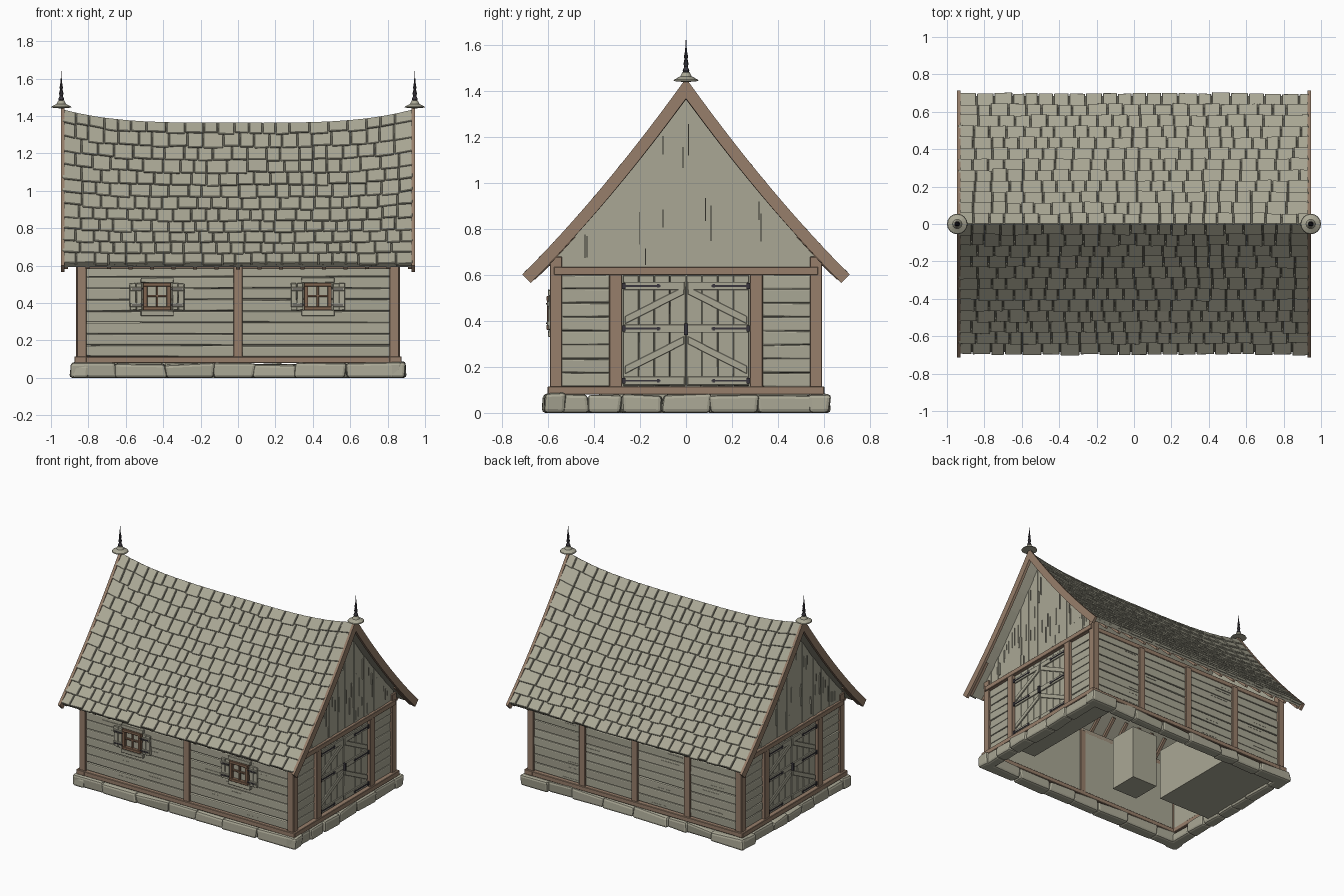
import bpy, bmesh, math, random
from mathutils import Vector

random.seed(4)
R = random.uniform
if "Cube" in bpy.data.objects:
    bpy.data.objects.remove(bpy.data.objects["Cube"])


def material(name, rgb):
    m = bpy.data.materials.new(name)
    m.use_nodes = True
    m.diffuse_color = (*rgb, 1)
    m.node_tree.nodes["Principled BSDF"].inputs["Base Color"].default_value = (*rgb, 1)
    return m


TILE = material("weathered grey", (0.40, 0.388, 0.30))
WOOD = material("brown timber", (0.31, 0.21, 0.145))
FRAME = material("window brown", (0.22, 0.13, 0.08))
IRON = material("dark iron", (0.04, 0.036, 0.045))


def finish(name, bm, mat, bevel=0.0, segments=1):
    bmesh.ops.recalc_face_normals(bm, faces=bm.faces)
    mesh = bpy.data.meshes.new(name)
    bm.to_mesh(mesh)
    bm.free()
    mesh.materials.append(mat)
    ob = bpy.data.objects.new(name, mesh)
    bpy.context.collection.objects.link(ob)
    if bevel:
        mod = ob.modifiers.new("bevel", 'BEVEL')
        mod.width, mod.segments = bevel, segments


def hexa(bm, pts):
    """Solid from eight corners ordered x, then y, then z fastest."""
    v = [bm.verts.new(p) for p in pts]
    for f in ("0132", "4675", "0451", "2376", "0264", "1573"):
        bm.faces.new([v[int(i)] for i in f])


def box(bm, xs, ys, zs, jit=0.0):
    hexa(bm, [(x + R(-jit, jit), y + R(-jit, jit), z + R(-jit, jit))
              for x in xs for y in ys for z in zs])


def cuts(a, b, lo, hi):
    """Random split of a span into (start, end) pieces."""
    edges = [a]
    while b - edges[-1] > hi * 1.3:
        edges.append(edges[-1] + R(lo, hi))
    edges.append(b)
    return list(zip(edges, edges[1:]))


# Roof surface: flared slope with a sagging ridge
EAVE, HALF = 0.70, 0.945


def profile(y):
    return 1.455 - 1.395 * y + 0.275 * y * y


def roof(x, y, side, off=0.0):
    slope = 1.395 - 0.55 * y
    n = Vector((0, slope, 1)).normalized() * off
    sag = 0.913 + 0.087 * min(1, abs(x / HALF)) ** 3.6
    z = 0.61 + (profile(y) - 0.61) * sag
    if y + n.y < 0:  # mitre at the ridge
        return Vector((x, 0, z + off * math.hypot(1, slope)))
    return Vector((x, side * (y + n.y), z + n.z))


def roof_strip(bm, x0, x1, y0, y1, side, top, bottom, nx, ny):
    """Curved slab that follows the roof surface."""
    ring = [[[bm.verts.new(roof(x0 + (x1 - x0) * i / nx, y0 + (y1 - y0) * j / ny, side, o))
              for o in (top, bottom)] for j in range(ny + 1)] for i in range(nx + 1)]
    for i in range(nx):
        for j in range(ny):
            for k in (0, 1):
                bm.faces.new([ring[i][j][k], ring[i + 1][j][k],
                              ring[i + 1][j + 1][k], ring[i][j + 1][k]])
    for i in range(nx):
        for j in (0, ny):
            a, b = ring[i][j], ring[i + 1][j]
            bm.faces.new([a[0], b[0], b[1], a[1]])
    for j in range(ny):
        for i in (0, nx):
            a, b = ring[i][j], ring[i][j + 1]
            bm.faces.new([a[0], b[0], b[1], a[1]])


sheet, tiles, barge, rafters = (bmesh.new() for _ in range(4))
ROWS = 12
for s in (-1, 1):
    roof_strip(sheet, -0.928, 0.928, 0, EAVE - 0.004, s, -0.016, -0.034, 24, 8)
    for e in (-1, 1):
        roof_strip(barge, e * 0.928, e * 0.947, 0, EAVE + 0.012, s, 0.001, -0.05, 1, 12)
    for r in range(ROWS):
        ya, yb = EAVE * r / ROWS, EAVE * (r + 1) / ROWS
        for x0, x1 in cuts(-HALF + 0.004, HALF - 0.008, 0.065, 0.11):
            low, lift = yb + R(-0.005, 0.004), R(0, 0.004)
            corners = []
            for x in (x0 + 0.0025, x1 - 0.0025):
                skew = R(-0.002, 0.002)
                for y, t, b in ((max(0, ya - 0.012), -0.009, -0.02),
                                (low + skew, lift, -0.019)):
                    corners += [roof(x, y, s, b), roof(x, y, s, t)]
            hexa(tiles, corners)
    for i in range(17):
        x = -0.92 + 0.115 * i
        roof_strip(rafters, x - 0.01, x + 0.01, 0.52, 0.695, s, -0.03, -0.053, 1, 3)
finish("roof_underlay", sheet, TILE)
finish("roof_shingles", tiles, TILE, 0.003)
finish("barge_boards", barge, WOOD)
finish("rafter_tails", rafters, WOOD)

# Foundation stones around the open base
stones = bmesh.new()
for s in (-1, 1):
    for a, b in cuts(-0.89, 0.89, 0.14, 0.27):
        box(stones, (a - 0.003, b + 0.003), (s * 0.53, s * R(0.605, 0.625)),
            (0, R(0.072, 0.082)), 0.01)
    for a, b in cuts(-0.615, 0.615, 0.14, 0.24):
        box(stones, (s * 0.80, s * R(0.88, 0.9)), (a - 0.003, b + 0.003),
            (0, R(0.072, 0.082)), 0.01)
for v in stones.verts:
    v.co.z = 0 if v.co.z < 0.04 else v.co.z
finish("foundation_stones", stones, TILE, 0.016, 2)

# Timber frame: sills, posts, plates and gable beams
frame, core = bmesh.new(), bmesh.new()
for s in (-1, 1):
    box(frame, (-0.87, 0.87), (s * 0.54, s * 0.60), (0.08, 0.113))
    box(frame, (s * 0.81, s * 0.875), (-0.602, 0.602), (0.08, 0.115))
    box(frame, (-0.85, 0.85), (s * 0.55, s * 0.585), (0.585, 0.62))
    box(frame, (s * 0.82, s * 0.868), (-0.575, 0.575), (0.60, 0.636))
    for e in (-1, 1):
        box(frame, (s * 0.81, s * 0.86), (e * 0.54, e * 0.592), (0.1, 0.68))
        box(frame, (s * 0.82, s * 0.866), (e * 0.278, e * 0.335), (0.11, 0.605))
    box(core, (-0.83, 0.83), (s * 0.55, s * 0.562), (0.09, 0.62))
    box(core, (s * 0.815, s * 0.825), (-0.56, 0.56), (0.09, 0.62))
    for x in ((0,) if s < 0 else (-0.42, 0, 0.42)):
        box(frame, (x - 0.024, x + 0.024), (s * 0.545, s * 0.592), (0.1, 0.6))
finish("timber_frame", frame, WOOD, 0.003)
finish("wall_core", core, TILE)

# Horizontal wall boards
boards, cracks = bmesh.new(), bmesh.new()
N = 8
for i in range(N):
    z0, z1 = 0.113 + 0.061 * i + 0.001, 0.113 + 0.061 * (i + 1) - 0.001
    for s in (-1, 1):
        for a, b in ((-0.82, 0), (0, 0.82)):
            box(boards, (a, b), (s * 0.555, s * 0.579), (z0, z1), 0.003)
            x, w = R(a + 0.1, b - 0.25), R(0.06, 0.15)
            zc = R(z0 + 0.015, z1 - 0.015)
            box(cracks, (x, x + w), (s * 0.572, s * 0.581), (zc, zc + 0.003))
        for a, b in ((-0.55, -0.3), (0.3, 0.55)):
            box(boards, (s * 0.82, s * 0.845), (a, b), (z0, z1), 0.003)
finish("wall_boards", boards, TILE, 0.007, 2)

# Vertical gable boards cut to the roof line
gable = bmesh.new()
for s in (-1, 1):
    for a, b in cuts(-0.57, 0.57, 0.035, 0.06):
        xs = (s * 0.83, s * R(0.845, 0.851))
        mids = [a, b] if a * b >= 0 else [a, 0, b]
        for p, q in zip(mids, mids[1:]):
            hexa(gable, [(x, y, z) for x in xs for y in (p, q)
                         for z in (0.62, profile(abs(y)) - 0.045)])
        for k in range(2):
            y = R(a + 0.006, b - 0.006)
            top = profile(abs(y)) - 0.11
            if top > 0.72:
                z = R(0.64, top - 0.03)
                box(cracks, (s * 0.84, s * 0.853), (y, y + 0.004),
                    (z, min(z + R(0.05, 0.16), top)))
finish("gable_boards", gable, TILE)
finish("wood_cracks", cracks, TILE)

# Double doors with braces, strap hinges and latch on both gables
leaves, iron = bmesh.new(), bmesh.new()
for s in (-1, 1):
    for e in (-1, 1):
        for i in range(4):
            y = 0.002 + 0.0685 * i
            box(leaves, (s * 0.822, s * 0.845), (e * y, e * (y + 0.067)), (0.118, 0.598), 0.001)
        for z in (0.553, 0.367, 0.14):
            box(leaves, (s * 0.84, s * 0.853), (e * 0.006, e * 0.27), (z - 0.018, z + 0.018))
            box(iron, (s * 0.85, s * 0.857), (e * 0.11, e * 0.275), (z - 0.004, z + 0.004))
            box(iron, (s * 0.85, s * 0.86), (e * 0.264, e * 0.278), (z - 0.013, z + 0.013))
            box(iron, (s * 0.85, s * 0.858), (e * 0.115, e * 0.127), (z - 0.008, z + 0.008))
        for z in (0.188, 0.405):
            hexa(leaves, [(x, e * y, z + dz + h) for x in (s * 0.84, s * 0.853)
                          for y, dz in ((0.265, -0.018), (0.008, 0.112)) for h in (0, 0.034)])
    box(iron, (s * 0.845, s * 0.866), (-0.008, 0.008), (0.34, 0.39))
finish("door_leaves", leaves, TILE, 0.002)

# Front windows with open shutters
casing, panes, shutters = bmesh.new(), bmesh.new(), bmesh.new()
for c in (-0.433, 0.427):
    box(panes, (c - 0.065, c + 0.065), (-0.58, -0.585), (0.37, 0.5))
    for e in (-1, 1):
        box(casing, (c + e * 0.052, c + e * 0.074), (-0.56, -0.605), (0.365, 0.505))
        x0 = c + e * 0.08
        for k in range(2):
            a = x0 + e * 0.034 * k
            box(shutters, (a, a + e * 0.032), (-0.583, -0.597), (0.362, 0.505), 0.003)
        for z in (0.39, 0.475):
            box(shutters, (x0, x0 + e * 0.064), (-0.595, -0.605), (z - 0.011, z + 0.011))
            box(iron, (x0 - e * 0.01, x0 + e * 0.055), (-0.604, -0.609), (z - 0.003, z + 0.003))
    for z in (0.362, 0.488):
        box(casing, (c - 0.074, c + 0.074), (-0.56, -0.608), (z, z + 0.02))
    box(casing, (c - 0.006, c + 0.006), (-0.58, -0.596), (0.37, 0.5))
    box(casing, (c - 0.06, c + 0.06), (-0.58, -0.596), (0.432, 0.444))
    box(shutters, (c - 0.088, c + 0.088), (-0.56, -0.6), (0.508, 0.535), 0.002)
    box(shutters, (c - 0.088, c + 0.088), (-0.56, -0.6), (0.332, 0.36), 0.002)
finish("window_casings", casing, FRAME, 0.002)
finish("window_panes", panes, TILE)
finish("window_shutters", shutters, TILE, 0.002)
finish("door_and_shutter_iron", iron, IRON)


# Ridge finials: saucer cap and turned spike
def lathe(name, x, pts, mat, n):
    bm = bmesh.new()
    vs = [bm.verts.new((r, 0, z)) for r, z in pts]
    es = [bm.edges.new(p) for p in zip(vs, vs[1:])]
    bmesh.ops.spin(bm, geom=vs + es, cent=(0, 0, 0), axis=(0, 0, 1), angle=math.tau, steps=n)
    bmesh.ops.remove_doubles(bm, verts=bm.verts, dist=0.0002)
    bmesh.ops.translate(bm, verts=bm.verts, vec=(x, 0, 0))
    finish(name, bm, mat)


for side, x in (("right", -0.945), ("left", 0.945)):
    lathe(side + "_finial_cap", x, [(0, 1.44), (0.055, 1.445), (0.052, 1.451),
                                    (0.025, 1.465), (0.016, 1.483), (0, 1.486)], TILE, 16)
    lathe(side + "_finial_spike", x, [(0.012, 1.478), (0.015, 1.492), (0.008, 1.508), (0.012, 1.52),
                                      (0.007, 1.54), (0.009, 1.552), (0.004, 1.58), (0, 1.64)], IRON, 10)

# Plain storage blocks inside
inside = bmesh.new()
box(inside, (-0.81, -0.37), (-0.16, 0.53), (0.02, 0.4))
box(inside, (-0.22, -0.01), (-0.24, -0.02), (0.0, 0.4))
box(inside, (0.58, 0.78), (-0.38, 0.45), (0.1, 0.2))
finish("storage_blocks", inside, TILE)
